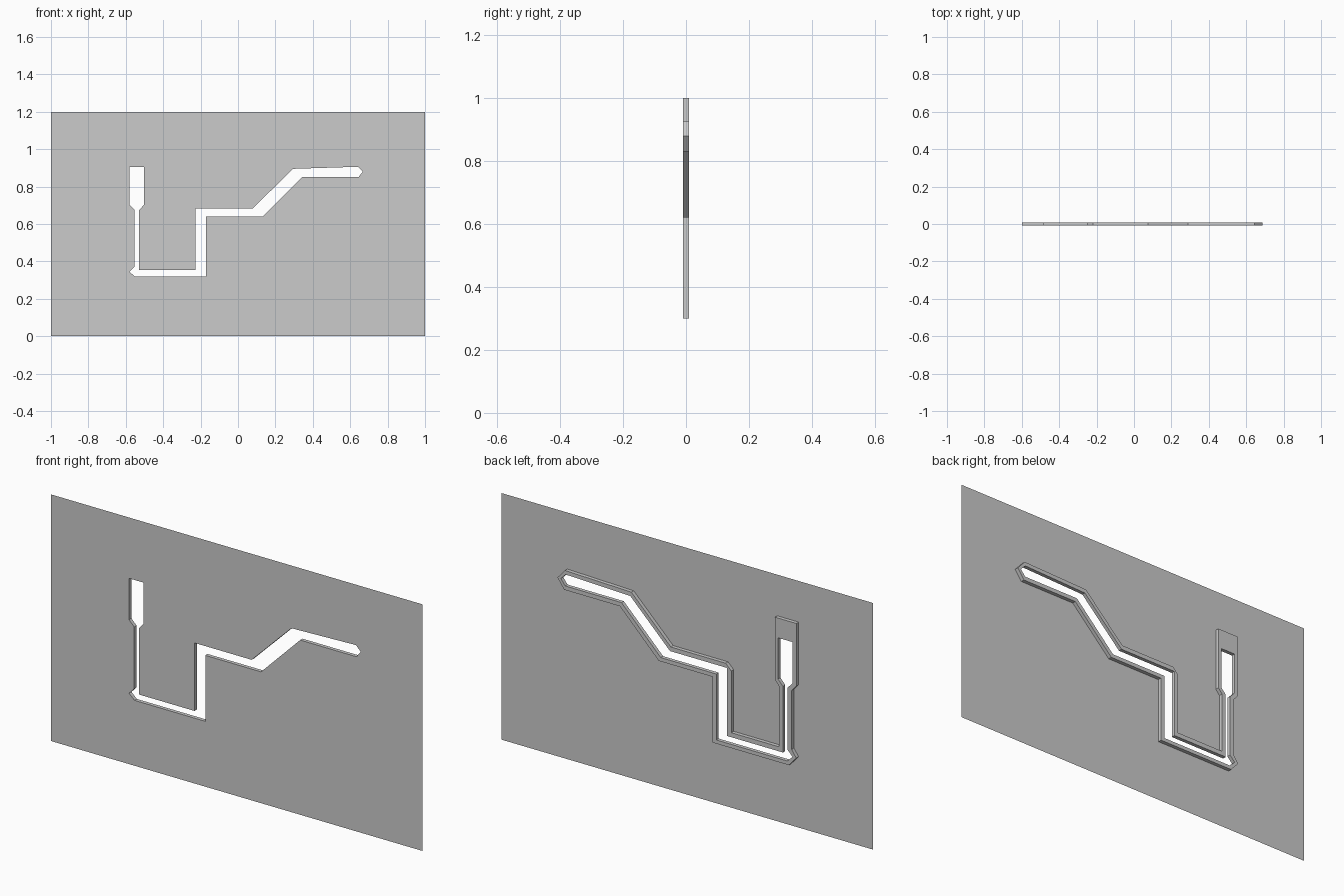
import bpy, bmesh

if "Cube" in bpy.data.objects:
    bpy.data.objects.remove(bpy.data.objects["Cube"])

Y_FRONT, Y_BACK = -0.009, 0.009

# Outlines as (x, z), clockwise seen from the front
PANEL = [(-1, 1.2), (1, 1.2), (1, 0), (-1, 0)]
SLOT = [(-.58, .904), (-.502, .904), (-.502, .703), (-.528, .675), (-.528, .353),
        (-.228, .353), (-.228, .684), (.08, .684), (.294, .895), (.642, .906),
        (.667, .88), (.644, .85), (.341, .85), (.13, .639), (-.17, .639),
        (-.17, .318), (-.551, .318), (-.58, .345), (-.553, .373), (-.553, .675),
        (-.58, .703)]
RIM = [(-.60, 1.0), (-.485, 1.0), (-.485, .695), (-.507, .67), (-.507, .375),
       (-.25, .375), (-.25, .675), (-.22, .705), (.075, .705), (.288, .915),
       (.645, .925), (.686, .88), (.65, .83), (.35, .83), (.14, .62),
       (-.15, .62), (-.15, .30), (-.56, .30), (-.60, .345), (-.575, .38),
       (-.575, .667), (-.60, .695)]


def loop(bm, pts, y):
    return [bm.verts.new((x, y, z)) for x, z in pts]


def fill(bm, outer, inner, facing):
    """Flat face between two loops, turned to face -y or +y."""
    edges = []
    for ring in (outer, inner):
        for a, b in zip(ring, ring[1:] + ring[:1]):
            edges.append(bm.edges.get((a, b)) or bm.edges.new((a, b)))
    geom = bmesh.ops.triangle_fill(bm, edges=edges, use_beauty=True,
                                   normal=(0, facing, 0))["geom"]
    for f in geom:
        if isinstance(f, bmesh.types.BMFace):
            f.normal_update()
            if f.normal.y * facing < 0:
                f.normal_flip()


def walls(bm, front, back, inward=False):
    n = len(front)
    for i in range(n):
        j = (i + 1) % n
        q = [front[i], front[j], back[j], back[i]]
        bm.faces.new(q[::-1] if inward else q)


def finish(bm, name):
    mesh = bpy.data.meshes.new(name)
    bm.to_mesh(mesh)
    bm.free()
    obj = bpy.data.objects.new(name, mesh)
    bpy.context.collection.objects.link(obj)


# Thin front panel with the slot cut through it
bm = bmesh.new()
fill(bm, loop(bm, PANEL, Y_FRONT), loop(bm, SLOT, Y_FRONT), -1)
finish(bm, "panel")

# Raised rim around the slot on the back of the panel
bm = bmesh.new()
rim_back, slot_back = loop(bm, RIM, Y_BACK), loop(bm, SLOT, Y_BACK)
fill(bm, rim_back, slot_back, 1)
walls(bm, loop(bm, RIM, Y_FRONT), rim_back)
walls(bm, loop(bm, SLOT, Y_FRONT), slot_back, inward=True)
finish(bm, "slot_rim")
